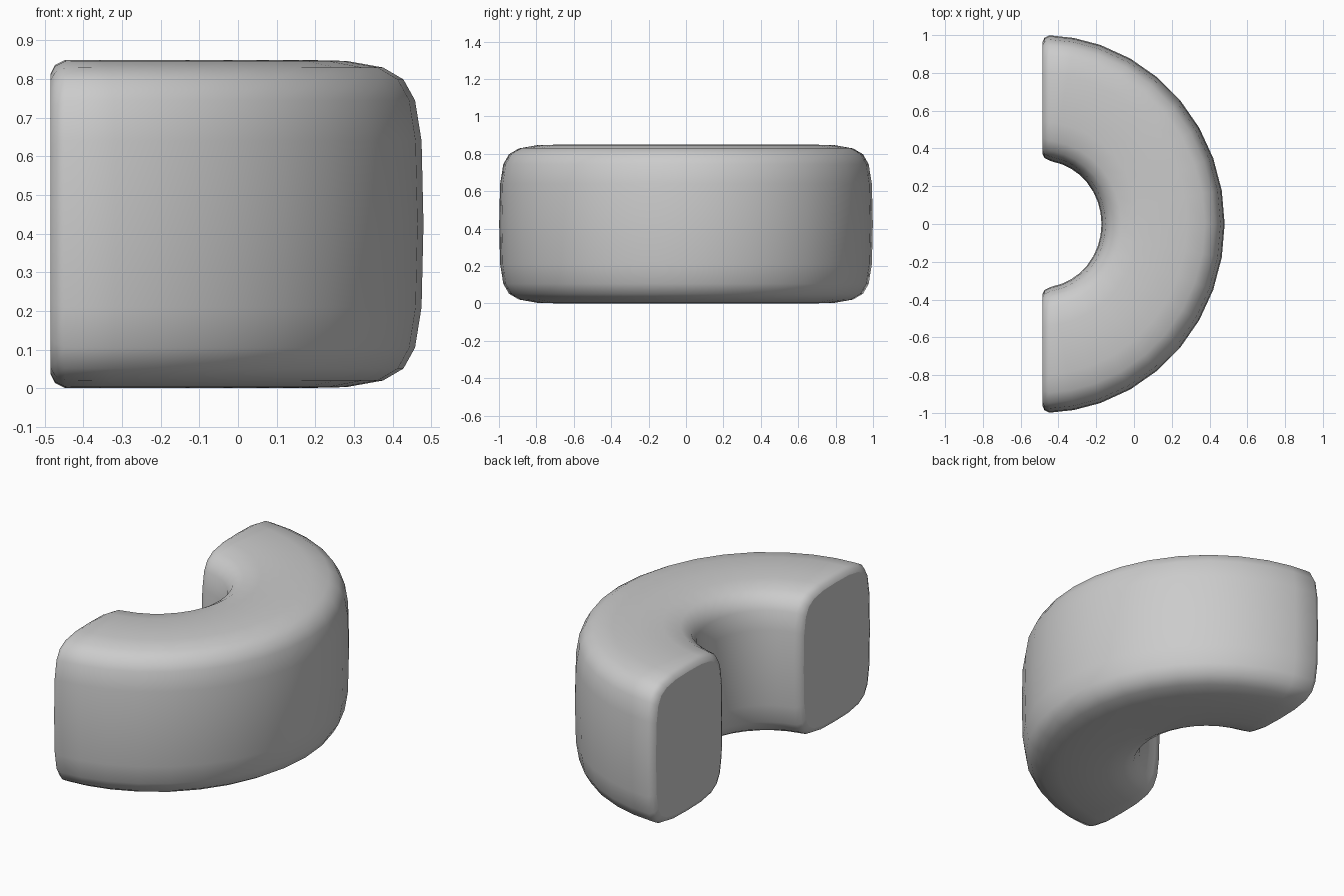
import bpy, bmesh, math

if "Cube" in bpy.data.objects:
    bpy.data.objects.remove(bpy.data.objects["Cube"])

CX, H = -0.485, 0.85            # plane of the flat ends, height
W2, H2 = 0.3275, H / 2          # half width and half height of the section

# Quarter of the soft box section, from outer middle to top middle
quarter = [(W2, 0), (W2 - .005, .215), (W2 - .022, .32), (W2 - .052, .374),
           (W2 - .105, .405), (W2 - .2, .422), (0, H2)]
half = quarter + [(-u, v) for u, v in quarter[-2::-1]]
section = half + [(u, -v) for u, v in half[-2:0:-1]]


def ring(bm, angle, x=None, inset=0.0):
    """Add one cross-section of the slightly elliptical half ring."""
    ca, sa = math.cos(angle), math.sin(angle)
    verts = []
    for u, v in section:
        t = (u * (1 - inset / W2) + W2) / (2 * W2)
        px = CX + (.313 + .652 * t) * ca if x is None else x
        verts.append(bm.verts.new((px, (.335 + .665 * t) * sa,
                                   H2 + v * (1 - inset / H2))))
    return verts


bm = bmesh.new()
# Rounded rims at both ends, with the curved body between them
rims = [(CX, .036), (CX + .011, .014), (CX + .037, .001)]
rings = [ring(bm, -math.pi / 2, x, i) for x, i in rims]
steps = [-80] + [k * 10.2 for k in range(-7, 8)] + [80]
rings += [ring(bm, math.radians(a)) for a in steps]
rings += [ring(bm, math.pi / 2, x, i) for x, i in reversed(rims)]

n = len(section)
for a, b in zip(rings, rings[1:]):
    for i in range(n):
        j = (i + 1) % n
        bm.faces.new((a[i], b[i], b[j], a[j])).smooth = True

# Flat end caps with crisp edges
for loop in (rings[0], rings[-1]):
    cap = bm.faces.new(loop)
    cap.smooth = False
    for e in cap.edges:
        e.smooth = False
bmesh.ops.recalc_face_normals(bm, faces=bm.faces)

mesh = bpy.data.meshes.new("half_ring_cushion")
bm.to_mesh(mesh)
bm.free()
obj = bpy.data.objects.new("half_ring_cushion", mesh)
bpy.context.collection.objects.link(obj)
